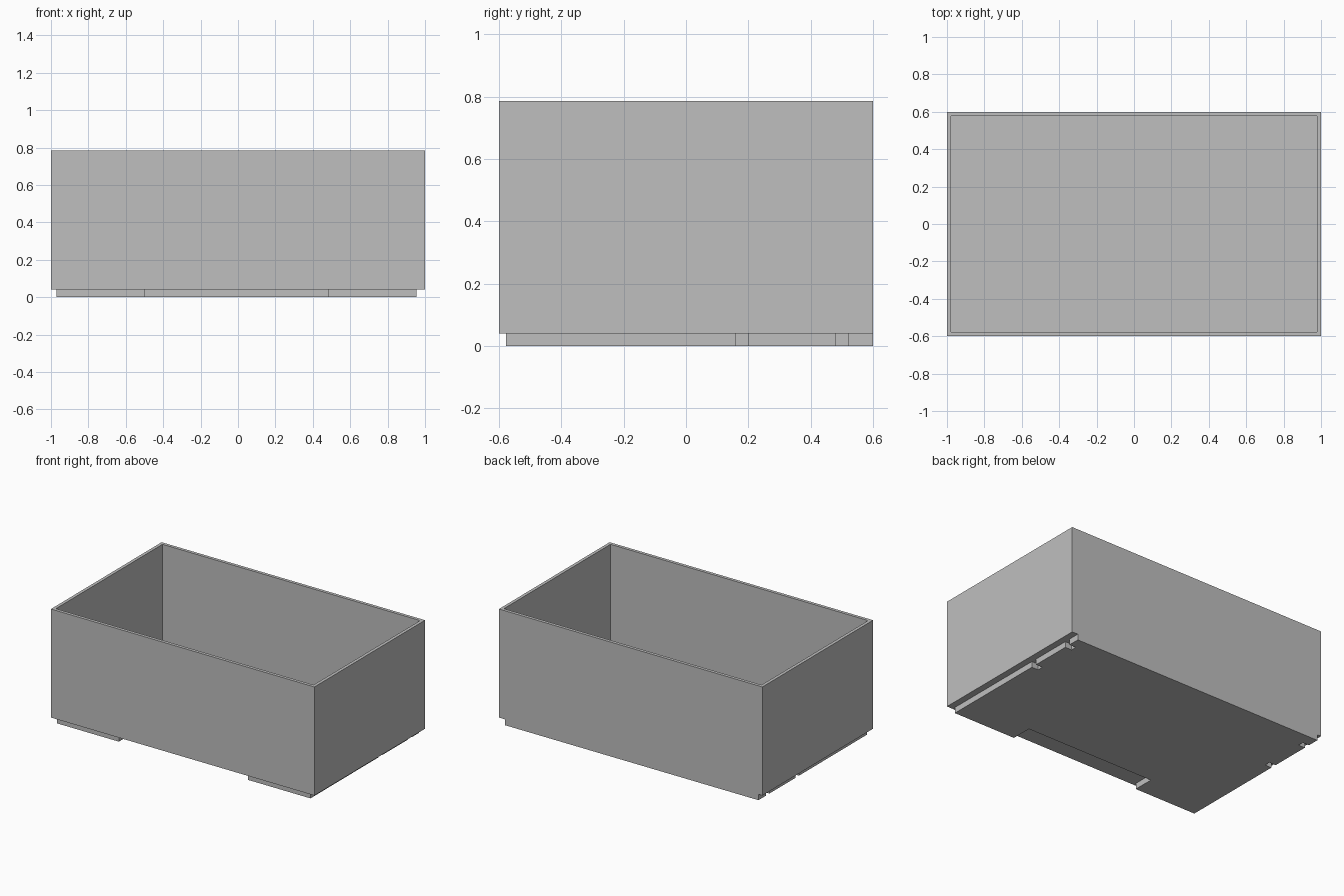
import bpy
import bmesh

cube = bpy.data.objects.get("Cube")
if cube:
    bpy.data.objects.remove(cube, do_unlink=True)

grey = bpy.data.materials.new("plain grey")
grey.use_nodes = True
grey.diffuse_color = (0.52, 0.52, 0.52, 1)
grey.node_tree.nodes["Principled BSDF"].inputs["Base Color"].default_value = grey.diffuse_color

WALL = 0.022
BASE = 0.04
TOP = 0.785


def finish(name, bm):
    bmesh.ops.recalc_face_normals(bm, faces=bm.faces)
    mesh = bpy.data.meshes.new(name)
    bm.to_mesh(mesh)
    bm.free()
    mesh.materials.append(grey)
    bpy.context.collection.objects.link(bpy.data.objects.new(name, mesh))


def extrude_up(bm, face, height):
    new = bmesh.ops.extrude_face_region(bm, geom=[face], use_keep_orig=True)["geom"]
    verts = [v for v in new if isinstance(v, bmesh.types.BMVert)]
    bmesh.ops.translate(bm, verts=verts, vec=(0, 0, height))
    return next(f for f in new if isinstance(f, bmesh.types.BMFace))


# Open box: extruded block with an inset rim and a sunken floor
bm = bmesh.new()
corners = [(-1, -0.6), (1, -0.6), (1, 0.6), (-1, 0.6)]
bottom = bm.faces.new([bm.verts.new((x, y, BASE)) for x, y in corners])
top = extrude_up(bm, bottom, TOP - BASE)
bmesh.ops.inset_region(bm, faces=[top], thickness=WALL, use_even_offset=True)
floor = extrude_up(bm, top, BASE + WALL - TOP)
bm.faces.remove(top)
finish("open_box", bm)

# Base plate: outline with a wide front recess and two slots in each side
RIGHT, LEFT, FRONT, BACK = -0.97, 0.955, -0.578, 0.6
SLOT_DEPTH = 0.05
SLOTS = [(0.16, 0.20), (0.48, 0.52)]


def slotted_side(edge, inner):
    points = []
    for a, b in SLOTS:
        points += [(edge, a), (inner, a), (inner, b), (edge, b)]
    return points


recess = [(-0.5, FRONT), (-0.5, -0.435), (0.48, -0.435), (0.48, FRONT)]
outline = [(RIGHT, FRONT)] + recess + [(LEFT, FRONT)]
outline += slotted_side(LEFT, LEFT - SLOT_DEPTH)
outline += [(LEFT, BACK), (RIGHT, BACK)]
outline += reversed(slotted_side(RIGHT, RIGHT + SLOT_DEPTH))

bm = bmesh.new()
plate = bm.faces.new([bm.verts.new((x, y, 0)) for x, y in outline])
extrude_up(bm, plate, BASE)
finish("base_plate", bm)
